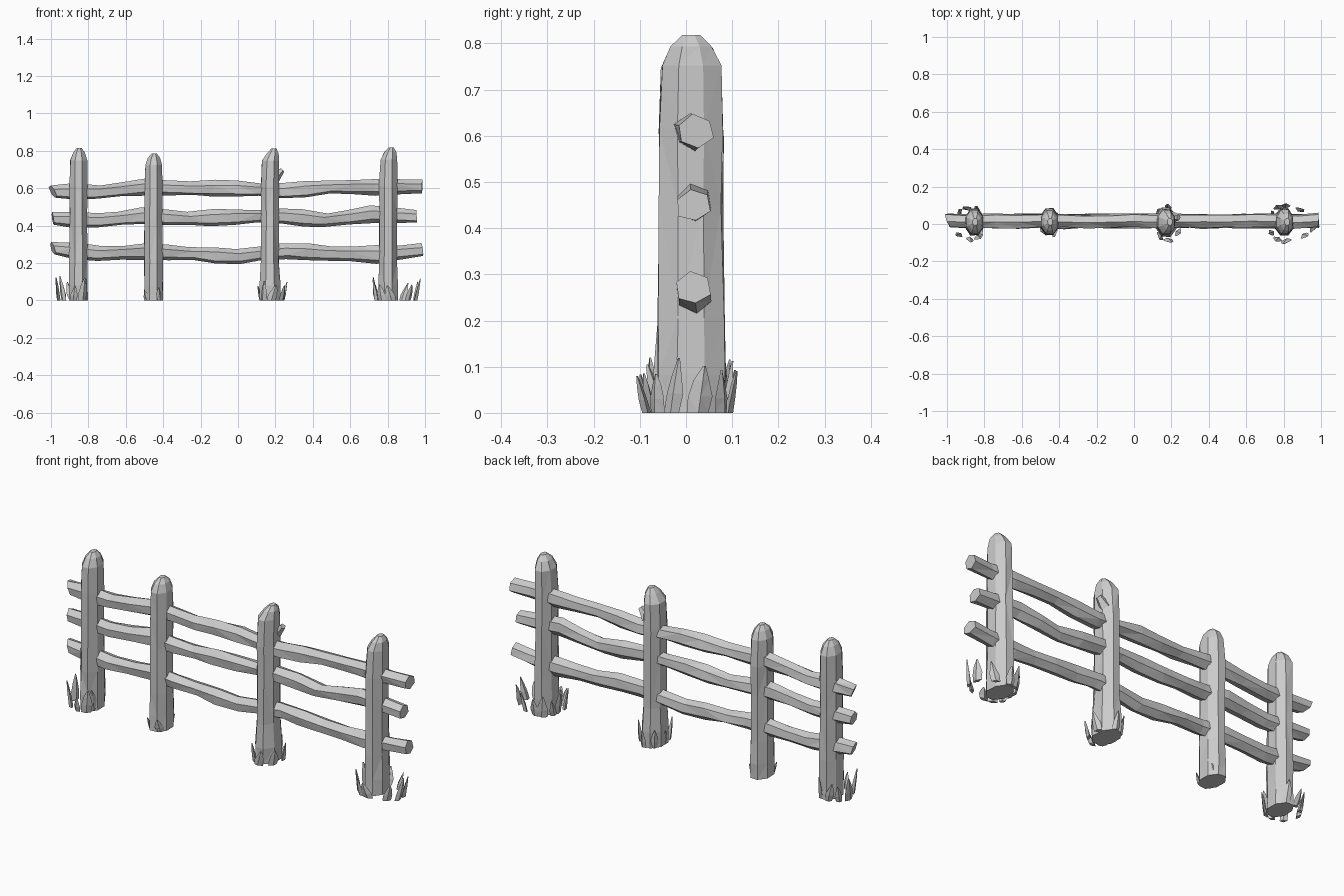
import bpy, bmesh, math, random
from mathutils import Vector as V

if "Cube" in bpy.data.objects:
    bpy.data.objects.remove(bpy.data.objects["Cube"])

random.seed(7)


def loft(name, rings, n, jitter=0.0, turn=0.0):
    """Skin n-sided rings given as (centre, u radius vector, v radius vector)."""
    bm = bmesh.new()
    loops = []
    for c, u, v in rings:
        loop = []
        for i in range(n):
            a = turn + math.tau * i / n
            k = 1 + random.uniform(-jitter, jitter)
            loop.append(bm.verts.new(c + (u * math.cos(a) + v * math.sin(a)) * k))
        loops.append(loop)
    for a, b in zip(loops, loops[1:]):
        for i in range(n):
            j = (i + 1) % n
            bm.faces.new((a[i], a[j], b[j], b[i]))
    bm.faces.new(loops[0][::-1])
    bm.faces.new(loops[-1])
    bmesh.ops.triangulate(bm, faces=bm.faces[:])
    bmesh.ops.recalc_face_normals(bm, faces=bm.faces)
    me = bpy.data.meshes.new(name)
    bm.to_mesh(me)
    bm.free()
    ob = bpy.data.objects.new(name, me)
    bpy.context.collection.objects.link(ob)


def post(name, x, height, flare, peak):
    """Hewn post: flared foot, straight shaft, chamfered top leaning to its peak."""
    rings = []
    for t, s in ((0, flare), (.1, flare), (.25, 1.02), (.55, .98), (.75, 1), (.92, .93), (.97, .65), (1, .28)):
        cx = x + peak * max(0, t - .9) * 10
        rings.append((V((cx, .011, height * t)), V((.052 * s, 0, 0)), V((0, .074 * s, 0))))
    loft(name, rings, 8, .05, math.pi / 8)


def rail(name, heights, end):
    """Uneven log: heights are centre heights at even steps from x = -1 to end."""
    steps = 16
    rings = []
    for i in range(steps + 1):
        f = i / steps * (len(heights) - 1)
        k = min(int(f), len(heights) - 2)
        z = heights[k] + (heights[k + 1] - heights[k]) * (f - k)
        x = -.99 + (end + .99) * i / steps
        r = .038 + .005 * math.sin(i * 1.9) if 0 < i < steps else .033
        skew = random.uniform(-.015, .015)
        rings.append((V((x, .016 + random.uniform(-.005, .005), z)), V((skew, .039, 0)), V((skew, 0, r * 1.08))))
    loft(name, rings, 6, .10, math.pi / 6 + .15)


def blade(name, foot, out, h, w):
    """Thin splinter of grass or bark leaning away from its post."""
    side = V((-out.y, out.x, 0))
    sway = random.uniform(-.025, .025)
    rings = [(foot + out * (.018 * t - .006) + side * sway * t + V((0, 0, h * t)), side * w * s, out * d)
             for t, s, d in ((0, .9, .010), (.35, 1, .009), (.7, .6, .006), (1, .12, .002))]
    loft(name, rings, 4, .12)


def tuft(name, x, count, reach_left, reach_right, reach_y, tall):
    """Ring of blades round a post foot, reaching further to one side if asked."""
    for i in range(count):
        a = math.tau * (i + .5) / count + random.uniform(-.15, .15)
        c, s = math.cos(a), math.sin(a)
        reach = (reach_right if c > 0 else reach_left) * random.uniform(.8, 1)
        foot = V((x + c * reach, .003 + s * reach_y, 0))
        blade(f"{name}_{i + 1}", foot, V((c, s, 0)), tall * random.uniform(.55, 1), random.uniform(.018, .030))


# Posts
post("left_post", -.853, .815, 1.05, .004)
post("mid_left_post", -.452, .787, 1.03, .004)
post("mid_right_post", .17, .812, 1.16, .022)
post("right_post", .803, .818, 1.06, .016)

# Rails
rail("top_rail", (.582, .580, .608, .598, .600, .585, .606, .608, .610), .985)
rail("middle_rail", (.438, .428, .452, .437, .448, .453, .430, .463, .450), .955)
rail("bottom_rail", (.280, .252, .263, .250, .235, .266, .252, .246, .270), .985)

# Broken branch stub on the mid right post
loft("branch_stub", [(V((.20 + .038 * t, .035, .655 + .045 * t)),
                      V((.02, 0, -.02)) * (1 - .5 * t), V((0, .032, 0)) * (1 - .5 * t))
                     for t in (0, .6, 1)], 5, .1)

# Grass and splinters at the feet
tuft("left_grass", -.855, 9, .125, .045, .088, .135)
tuft("mid_left_grass", -.45, 4, .045, .045, .068, .07)
tuft("mid_right_grass", .17, 7, .055, .09, .092, .125)
tuft("right_grass", .803, 11, .085, .165, .095, .135)
